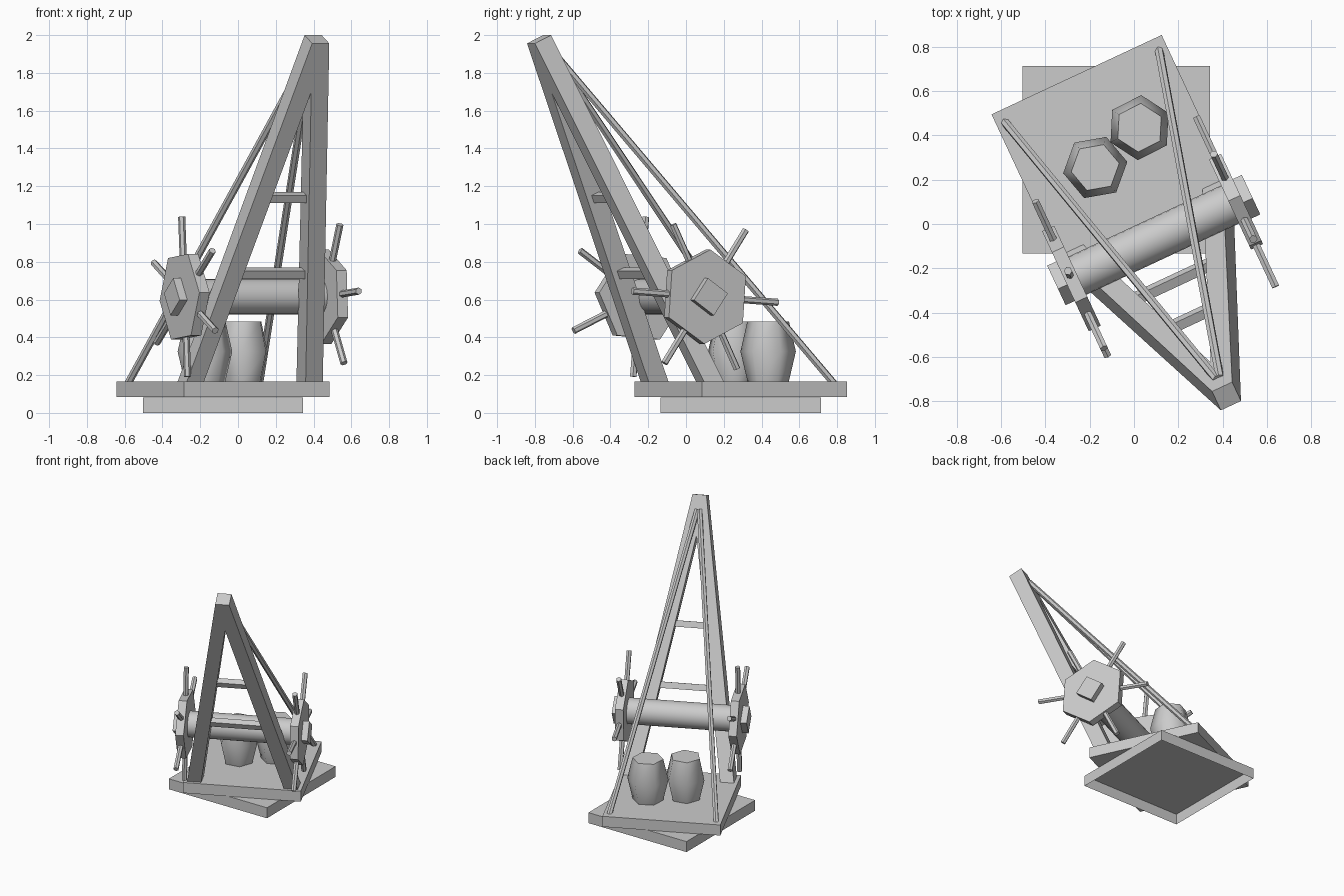
import bpy, bmesh, math
from mathutils import Vector, Matrix

if "Cube" in bpy.data.objects:
    bpy.data.objects.remove(bpy.data.objects["Cube"])

# Upper machine is swivelled 25 degrees over the fixed base
CX, CY = -0.08, 0.29
SWIVEL = Matrix.Translation((CX, CY, 0)) @ Matrix.Rotation(math.radians(25), 4, 'Z')
X, Y, Z = Vector((1, 0, 0)), Vector((0, 1, 0)), Vector((0, 0, 1))


def add(name, bm, mat=SWIVEL, smooth=None):
    bmesh.ops.transform(bm, matrix=mat, verts=bm.verts)
    bmesh.ops.recalc_face_normals(bm, faces=bm.faces)
    me = bpy.data.meshes.new(name)
    bm.to_mesh(me)
    bm.free()
    ob = bpy.data.objects.new(name, me)
    bpy.context.collection.objects.link(ob)
    if smooth:
        bpy.ops.object.select_all(action='DESELECT')
        ob.select_set(True)
        bpy.context.view_layer.objects.active = ob
        bpy.ops.object.shade_smooth_by_angle(angle=math.radians(smooth))
    return ob


def loft(name, rings, smooth=None):
    """Capped skin through rings of points."""
    bm = bmesh.new()
    vs = [[bm.verts.new(p) for p in ring] for ring in rings]
    n = len(vs[0])
    for a, b in zip(vs, vs[1:]):
        for i in range(n):
            bm.faces.new((a[i], a[(i + 1) % n], b[(i + 1) % n], b[i]))
    bm.faces.new(vs[0])
    bm.faces.new(vs[-1])
    return add(name, bm, smooth=smooth)


def lathe(name, origin, e1, e2, profile, n, phase=0, smooth=None):
    """Turned part: profile is (distance along axis, radius)."""
    axis = e1.cross(e2)
    ang = [math.radians(phase) + math.tau * i / n for i in range(n)]
    rings = [[Vector(origin) + axis * h + (e1 * math.cos(t) + e2 * math.sin(t)) * r
              for t in ang] for h, r in profile]
    return loft(name, rings, smooth)


def rod(name, a, b, r, n=6):
    a, b = Vector(a), Vector(b)
    d = (b - a).normalized()
    e1 = d.cross(X if abs(d.x) < 0.9 else Z).normalized()
    return lathe(name, a, e1, d.cross(e1), [(0, r), ((b - a).length, r)], n)


def slab(name, z0, z1, mat, open_bottom=False):
    bm = bmesh.new()
    bmesh.ops.create_cube(bm, size=1)
    bmesh.ops.transform(bm, verts=bm.verts, matrix=Matrix.Translation((0, 0, (z0 + z1) / 2))
                        @ Matrix.Diagonal((0.848, 0.848, z1 - z0, 1)))
    if open_bottom:
        bm.faces.ensure_lookup_table()
        low = [f for f in bm.faces if f.calc_center_median().z < z0 + 1e-4]
        bmesh.ops.delete(bm, geom=low, context='FACES_ONLY')
    add(name, bm, mat)


# Base and swivelling platform
slab("base", 0, 0.082, Matrix.Translation((CX, CY, 0)), True)
slab("platform", 0.083, 0.165, SWIVEL)

# Leaning A-frame
TILT = math.radians(24.8)
normal = Vector((0, math.cos(TILT), math.sin(TILT)))
top = Vector((0, -1.178, 1.978))
for side, s in (("left", -1), ("right", 1)):
    foot = Vector((s * 0.35, -0.335, 0.15))
    quad = ((-1, -1), (1, -1), (1, 1), (-1, 1))
    low = [foot + X * 0.05 * i + Y * 0.058 * j for i, j in quad]
    high = [top + X * 0.05 * i + normal * 0.052 * j for i, j in quad]
    loft(side + "_beam", [low, high])
    # Back stay from platform corner to the top
    rod(side + "_stay", (s * 0.385, 0.37, 0.15), (s * 0.008, -1.09, 1.90), 0.02)

# Crossbars
for i, z in enumerate((0.74, 1.14)):
    f = (z - 0.165) / 1.813
    w = 0.35 * (1 - f)
    lathe(f"crossbar_{i + 1}", (-w, -0.34 - 0.838 * f, z), Y, Z,
          [(0, 0.032), (2 * w, 0.032)], 4, 45 + 24.8)

# Winch drum
AY, AZ = -0.4, 0.615
lathe("winch_drum", (0, AY, AZ), Y, Z, [(-0.4, 0.095), (0.4, 0.095)], 20, smooth=35)

# Six-sided wheels, square hubs and radial handles
for side, s, turn in (("left", -1, 25), ("right", 1, 56)):
    c = Vector((s * 0.41, AY, AZ))
    lathe(side + "_wheel", c, Y, Z, [(-0.03, 0.25), (0.03, 0.25)], 6, turn + 30)
    lathe(side + "_hub", c, Y, Z, sorted([(0, 0.1), (s * 0.075, 0.1)]), 4, 10)
    for k in range(6):
        t = math.radians(turn + 60 * k)
        d = Y * math.cos(t) + Z * math.sin(t)
        rod(f"{side}_handle_{k + 1}", c + d * 0.18, c + d * 0.425, 0.019)

# Barrels on the platform
for i, (x, y, phase) in enumerate(((-0.175, 0.255, 10), (0.025, 0.435, 27))):
    p = SWIVEL.inverted() @ Vector((x, y, 0))
    lathe(f"barrel_{i + 1}", p, X, Y, [(0.16, 0.108), (0.325, 0.147), (0.485, 0.11)],
          6, phase - 25, smooth=65)
